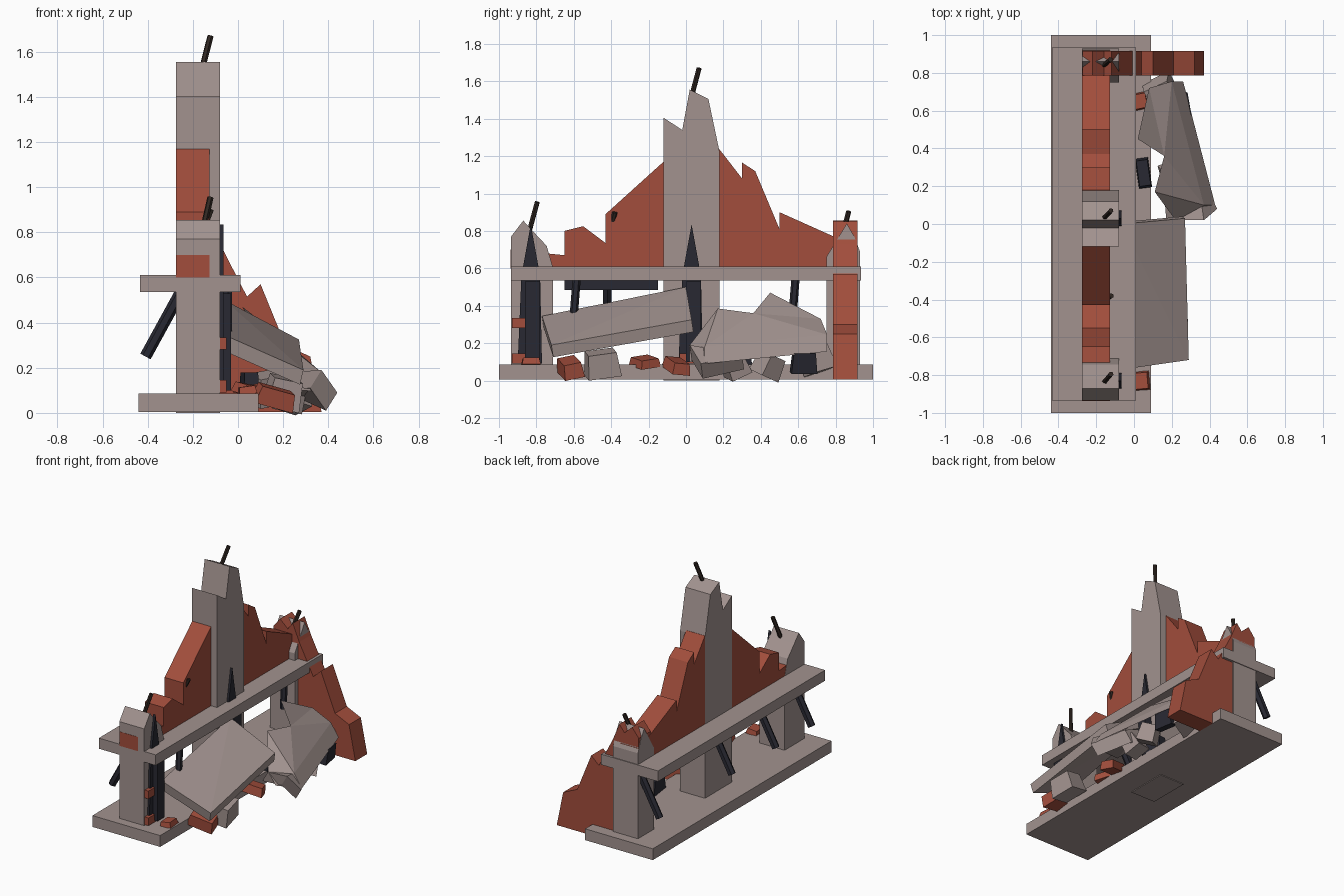
import bpy, bmesh, math
from mathutils import Vector, Matrix, Euler


def mat(name, rgb):
    m = bpy.data.materials.new(name)
    m.diffuse_color = (*rgb, 1)
    return m


CONC = mat("concrete", (0.36, 0.29, 0.275))
BRICK = mat("brick", (0.36, 0.075, 0.045))
STEEL = mat("steel", (0.022, 0.022, 0.032))
RUST = mat("rust", (0.03, 0.02, 0.016))


def finish(name, bm, m):
    bmesh.ops.recalc_face_normals(bm, faces=bm.faces)
    me = bpy.data.meshes.new(name)
    bm.to_mesh(me)
    bm.free()
    me.materials.append(m)
    ob = bpy.data.objects.new(name, me)
    bpy.context.collection.objects.link(ob)
    return ob


def solid(name, pts, vec, m, flat=True):
    """Sweep a closed outline along a vector."""
    bm = bmesh.new()
    a = [bm.verts.new(p) for p in pts]
    b = [bm.verts.new(Vector(p) + Vector(vec)) for p in pts]
    caps = [bm.faces.new(a), bm.faces.new(b[::-1])]
    n = len(a)
    for i in range(n):
        j = (i + 1) % n
        bm.faces.new((a[i], b[i], b[j], a[j]))
    bmesh.ops.recalc_face_normals(bm, faces=bm.faces)
    if not flat:
        bmesh.ops.triangulate(bm, faces=caps)
    return finish(name, bm, m)


def side_profile(name, yz, x0, x1, m):
    return solid(name, [(x0, y, z) for y, z in yz], (x1 - x0, 0, 0), m)


def box(name, x, y, z, m):
    return side_profile(name, [(y[0], z[0]), (y[1], z[0]), (y[1], z[1]), (y[0], z[1])], x[0], x[1], m)


def chunk(name, loc, size, rot, m, taper=0.85):
    """Tilted rubble block, slightly narrower on top."""
    bm = bmesh.new()
    bmesh.ops.create_cube(bm, size=1)
    for v in bm.verts:
        if v.co.z > 0:
            v.co.x *= taper
            v.co.y *= taper
    r = Euler([math.radians(d) for d in rot]).to_matrix().to_4x4()
    bm.transform(Matrix.Translation(loc) @ r @ Matrix.Diagonal((*size, 1)))
    return finish(name, bm, m)


def rod(name, p, q, r, n, m):
    p, q = Vector(p), Vector(q)
    d = q - p
    bm = bmesh.new()
    bmesh.ops.create_cone(bm, cap_ends=True, segments=n, radius1=r, radius2=r, depth=d.length)
    bm.transform(Matrix.Translation((p + q) / 2) @ d.to_track_quat('Z', 'Y').to_matrix().to_4x4())
    return finish(name, bm, m)


# floors
box("ground_slab", (-0.44, 0.09), (-1, 1), (0.005, 0.085), CONC)
box("upper_floor_slab", (-0.435, 0.01), (-0.935, 0.935), (0.535, 0.61), CONC)

# broken pillars
PILLARS = {
    "left_pillar": [(-0.935, 0.01), (-0.71, 0.01), (-0.71, 0.6), (-0.745, 0.72), (-0.82, 0.80), (-0.87, 0.855), (-0.935, 0.77)],
    "center_pillar": [(-0.12, 0.0), (0.18, 0.0), (0.18, 1.22), (0.12, 1.505), (0.02, 1.555), (-0.02, 1.34), (-0.12, 1.405)],
    "right_pillar": [(0.75, 0.01), (0.93, 0.01), (0.93, 0.69), (0.90, 0.77), (0.86, 0.84), (0.75, 0.66)],
}
for name, prof in PILLARS.items():
    side_profile(name, prof, -0.275, -0.08, CONC)

# jagged upper brick wall
side_profile("upper_wall", [
    (-0.937, 0.6), (0.92, 0.6), (0.92, 0.72), (0.79, 0.77), (0.5, 0.9), (0.5, 0.81), (0.37, 1.12),
    (0.3, 1.165), (0.3, 1.08), (0.18, 1.235), (-0.12, 1.17), (-0.43, 0.89), (-0.43, 0.735),
    (-0.55, 0.825), (-0.65, 0.80), (-0.65, 0.67), (-0.937, 0.70)], -0.274, -0.127, BRICK)

# stepped brick end wall
solid("end_wall", [(x, 0.785, z) for x, z in [
    (-0.272, 0.6), (-0.272, 0.79), (-0.22, 0.855), (-0.16, 0.80), (-0.12, 0.85), (-0.07, 0.73), (0.04, 0.515),
    (0.10, 0.57), (0.21, 0.30), (0.32, 0.25), (0.37, 0.005), (-0.09, 0.005), (-0.09, 0.6)]],
    (0, 0.132, 0), BRICK)

# exposed reinforcing bars
for i, (p, q) in enumerate([
        ((-0.16, 0.03, 1.52), (-0.122, 0.07, 1.67)), ((-0.16, -0.84, 0.79), (-0.122, -0.795, 0.955)),
        ((-0.16, 0.84, 0.79), (-0.125, 0.87, 0.905)), ((-0.15, -0.40, 0.82), (-0.12, -0.38, 0.90))]):
    rod(f"rebar_{i}", p, q, 0.014, 6, RUST)

# rear and front braces under the upper floor
for i, y in enumerate((0.88, 0.07, -0.42, -0.82)):
    rod(f"rear_brace_{i}", (-0.41, y, 0.25), (-0.24, y, 0.56), 0.026, 6, STEEL)
for i, y in enumerate((-0.6, 0.57)):
    rod(f"front_brace_{i}", (-0.045, y, 0.35), (-0.045, y + 0.015, 0.54), 0.022, 6, STEEL)
box("ceiling_beam", (-0.2, -0.14), (-0.65, -0.15), (0.485, 0.535), STEEL)

# steel blades and brick clamps on pillar fronts
for i, y in enumerate((-0.83, 0.03)):
    side_profile(f"pillar_blade_{i}", [(y - 0.07, 0.09), (y + 0.06, 0.09), (y + 0.05, 0.56), (y, 0.835), (y - 0.05, 0.56)],
                 -0.082, -0.065, STEEL)
    box(f"pillar_rail_{i}", (-0.065, -0.03), (y - 0.03, y + 0.05), (0.1, 0.53), STEEL)
    off = -0.1 if i == 0 else -0.065
    for j, z in enumerate((0.09, 0.28)):
        box(f"pillar_clamp_{i}_{j}", (-0.083, -0.05), (y + off, y + off + 0.1), (z, z + 0.055), BRICK)

# fallen slabs
solid("fallen_slab_left", [(0.29, -0.72, 0.19), (0.27, 0.03, 0.325), (-0.06, 0.0, 0.50), (-0.06, -0.77, 0.345)],
      (-0.015, 0.01, -0.065), CONC, False)
solid("fallen_slab_right", [
    (0.22, 0.02, 0.19), (0.11, 0.17, 0.385), (0.16, 0.36, 0.36), (0.02, 0.45, 0.47),
    (0.08, 0.72, 0.33), (0.20, 0.755, 0.245), (0.37, 0.10, 0.18)], (0.06, 0.0, -0.09), CONC, False)
solid("slab_toe", [(0.22, 0.02, 0.18), (0.37, 0.02, 0.19), (0.44, 0.08, 0.09), (0.33, 0.30, 0.14), (0.2, 0.28, 0.2)],
      (-0.05, 0.01, -0.08), CONC, False)

# rubble: location, size, rotation, material
RUBBLE = [
    ((0.20, -0.45, 0.09), (0.15, 0.18, 0.13), (8, 12, 10), CONC),
    ((0.22, 0.26, 0.08), (0.14, 0.12, 0.11), (25, 10, 20), CONC),
    ((0.24, 0.44, 0.08), (0.13, 0.12, 0.12), (-20, 15, 35), CONC),
    ((0.14, 0.70, 0.11), (0.16, 0.13, 0.13), (15, -10, 25), CONC),
    ((0.26, 0.63, 0.095), (0.06, 0.14, 0.11), (0, 10, 10), STEEL),
    ((0.05, 0.27, 0.13), (0.07, 0.16, 0.10), (0, 0, 8), STEEL),
    ((0.16, -0.62, 0.07), (0.18, 0.11, 0.08), (12, 15, 15), BRICK),
    ((0.04, -0.83, 0.10), (0.08, 0.10, 0.035), (0, -8, 5), BRICK),
    ((0.06, -0.22, 0.10), (0.14, 0.12, 0.045), (8, 10, 30), BRICK),
    ((0.03, 0.65, 0.11), (0.08, 0.09, 0.05), (0, 5, 12), BRICK),
    ((0.14, -0.05, 0.08), (0.18, 0.10, 0.06), (-5, 14, 20), BRICK),
]
for i, (loc, size, rot, m) in enumerate(RUBBLE):
    chunk(f"rubble_{i}", loc, size, rot, m)
